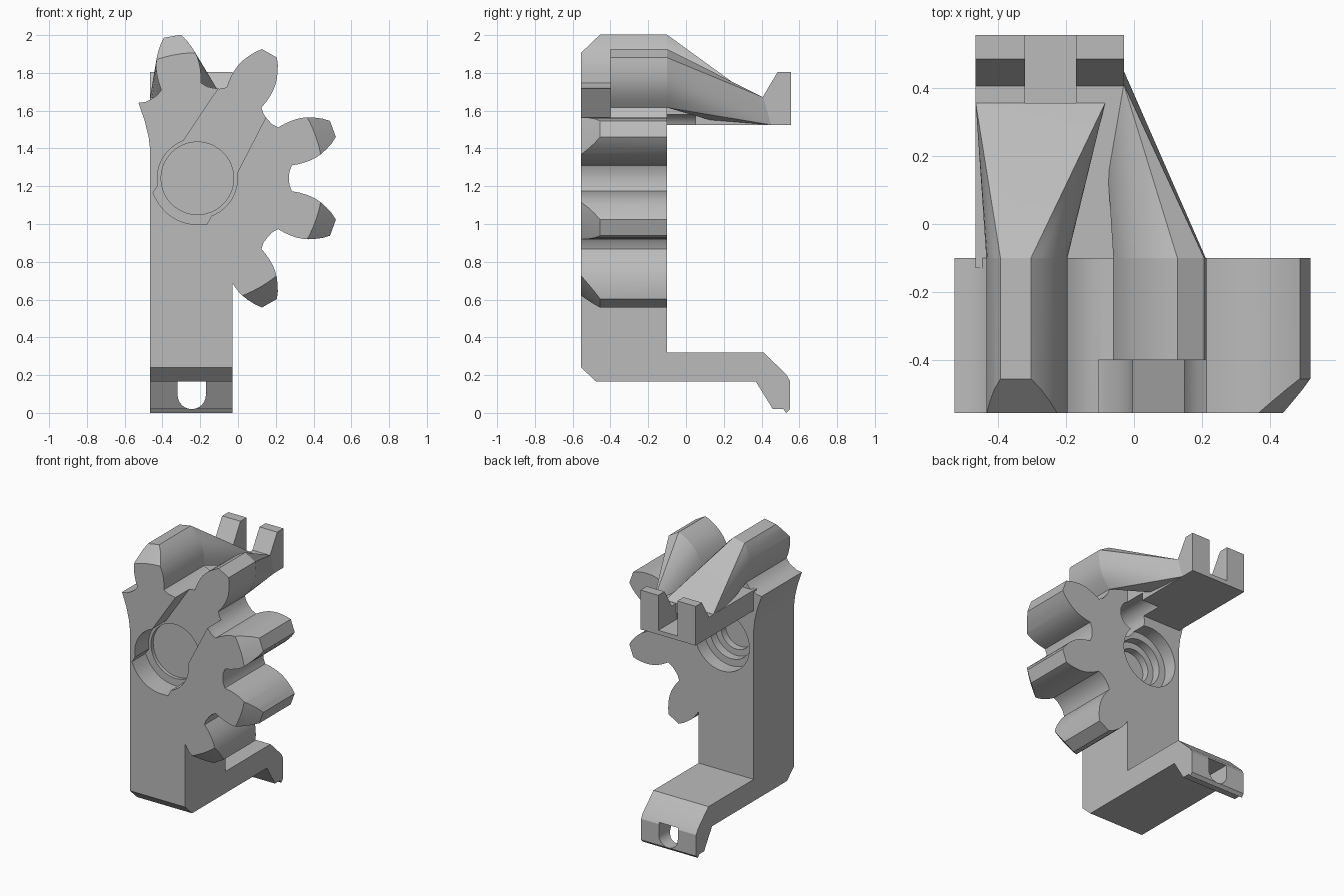
import bpy, bmesh
from math import radians, cos, sin, pi

cube = bpy.data.objects.get("Cube")
if cube:
    bpy.data.objects.remove(cube, do_unlink=True)

grey = bpy.data.materials.new("plain_grey")
grey.use_nodes = True
colour = (0.5, 0.5, 0.5, 1)
grey.diffuse_color = colour
grey.node_tree.nodes["Principled BSDF"].inputs["Base Color"].default_value = colour

CX, CZ = -0.215, 1.242          # gear centre
FRONT, BACK = -0.555, -0.1      # thickness of the gear and column
LEFT, RIGHT = -0.465, -0.03     # width of the column, arm and foot


def finish(name, bm):
    bmesh.ops.recalc_face_normals(bm, faces=bm.faces)
    mesh = bpy.data.meshes.new(name)
    bm.to_mesh(mesh)
    bm.free()
    mesh.materials.append(grey)
    obj = bpy.data.objects.new(name, mesh)
    bpy.context.collection.objects.link(obj)
    return obj


def loft(name, ring_a, ring_b):
    """Closed solid between two rings with equal counts."""
    bm = bmesh.new()
    a = [bm.verts.new(p) for p in ring_a]
    b = [bm.verts.new(p) for p in ring_b]
    bm.faces.new(a)
    bm.faces.new(b[::-1])
    for i in range(len(a)):
        j = (i + 1) % len(a)
        bm.faces.new((a[i], b[i], b[j], a[j]))
    return finish(name, bm)


def slab_y(name, pts, y0, y1):
    return loft(name, [(x, y0, z) for x, z in pts], [(x, y1, z) for x, z in pts])


def slab_x(name, pts, x0, x1):
    return loft(name, [(x0, y, z) for y, z in pts], [(x1, y, z) for y, z in pts])


def hull(name, pts):
    bm = bmesh.new()
    for p in pts:
        bm.verts.new(p)
    res = bmesh.ops.convex_hull(bm, input=bm.verts)
    loose = set(res["geom_interior"]) | set(res["geom_unused"])
    bmesh.ops.delete(bm, geom=[v for v in loose if isinstance(v, bmesh.types.BMVert)], context="VERTS")
    bmesh.ops.dissolve_limit(bm, angle_limit=radians(1), verts=bm.verts, edges=bm.edges)
    return finish(name, bm)


def combine(obj, other, operation):
    mod = obj.modifiers.new(operation.lower(), "BOOLEAN")
    mod.operation, mod.object, mod.solver = operation, other, "EXACT"
    bpy.context.view_layer.objects.active = obj
    bpy.ops.object.modifier_apply(modifier=mod.name)
    bpy.data.objects.remove(other, do_unlink=True)


def polar(r, deg):
    return CX + r * cos(radians(deg)), CZ + r * sin(radians(deg))


def circle(x, z, r, n=64):
    return [(x + r * cos(2 * pi * i / n), z + r * sin(2 * pi * i / n)) for i in range(n)]


FLANK = [(0.505, 12.2), (0.545, 12), (0.58, 11.5), (0.61, 10.9),
         (0.64, 10), (0.67, 8.8), (0.70, 7.3), (0.735, 5.4), (0.765, 3.4)]


def tooth(angle):
    return ([polar(r, angle - a) for r, a in FLANK]
            + [polar(r, angle + a) for r, a in reversed(FLANK)])


# Gear sector: five teeth, rounded valleys, and a flared left shoulder
outline = [(RIGHT, 0.69)] + [p for p in tooth(-60) if p[0] > RIGHT]
for angle in (-20, 20, 60, 100):
    outline += [polar(0.488, angle - 24), polar(0.485, angle - 20), polar(0.488, angle - 16)]
    outline += tooth(angle)
outline += [polar(0.488, 116), polar(0.485, 120), polar(0.488, 124), polar(0.507, 128)]
outline += [(-0.495, 1.55), (-0.473, 1.46), (LEFT, 1.39), (LEFT, 0.8)]
gear = slab_y("gear_body", outline, FRONT, BACK)

# Chamfer on the front of the tooth tips
cone = loft("chamfer_cone",
            [(x, FRONT - 0.1, z) for x, z in circle(CX, CZ, 0.565, 96)],
            [(x, BACK + 0.4, z) for x, z in circle(CX, CZ, 1.52, 96)])
combine(gear, cone, "INTERSECT")

# Column and bent foot in one side profile
foot_side = [(FRONT, 0.24), (-0.475, 0.165), (0.37, 0.165), (0.46, 0.02), (0.515, 0.02),
             (0.53, 0), (0.55, 0.02), (0.55, 0.17), (0.53, 0.205), (0.41, 0.32),
             (BACK, 0.32), (BACK, 0.95), (FRONT, 0.95)]
column = slab_x("column", foot_side, LEFT, RIGHT)
combine(gear, column, "UNION")

# Round-ended slot through the foot
slot = [(-0.17, 0.18), (-0.32, 0.18)]
slot += [(-0.245 + 0.075 * cos(radians(a)), 0.095 + 0.075 * sin(radians(a))) for a in range(180, 361, 15)]
combine(gear, slab_y("foot_slot", slot, 0.3, 0.7), "DIFFERENCE")

# Front recesses: angled channel, round pocket, and lower stop pocket
channel = [(-0.29, 1.44), (CX, CZ), (-0.02, 1.24), (0.15, 1.57), (0.38, 2.02), (0.1, 2.02)]
stop = [(-0.42, 1.21), (-0.45, 1.165)] + [polar(0.245, a) for a in range(205, 276, 10)]
stop += [(-0.165, 0.998), (-0.14, 1.045), (-0.07, 1.09), (CX, CZ)]
for pts, depth in ((channel, -0.4), (stop, -0.4), (circle(CX, CZ, 0.212), -0.4),
                   (circle(CX, CZ, 0.192), -0.375)):
    combine(gear, slab_y("recess", pts, FRONT - 0.1, depth), "DIFFERENCE")

# Stepped blind bore from the back
for r, depth in ((0.215, -0.2), (0.165, -0.26), (0.12, -0.31)):
    combine(gear, slab_y("bore", circle(CX, CZ, r), depth, 0.05), "DIFFERENCE")

# Upper arm plate with a notched end wall
arm_side = [(-0.13, 1.525), (0.555, 1.525), (0.555, 1.805), (0.485, 1.805), (0.405, 1.67), (-0.13, 1.67)]
arm = slab_x("arm_plate", arm_side, LEFT, RIGHT)

# Braces tapering from the two upper teeth into the arm
brace = hull("upper_brace", [(x, BACK, z) for x, z in tooth(100)]
             + [(x, 0.355, z) for x in (LEFT, -0.085) for z in (1.6, 1.672)])
side = hull("side_brace", [(x, BACK, z) for x, z in tooth(60)]
            + [(RIGHT, 0.45, 1.525), (RIGHT, 0.41, 1.67), (-0.08, 0.2, 1.53), (-0.08, 0.2, 1.65)])
notch = [(-0.32, 1.555), (-0.17, 1.555), (-0.17, 2.1), (-0.32, 2.1)]
combine(arm, slab_y("notch", notch, 0.345, 0.7), "DIFFERENCE")

# Small back bore that also bites into the arm
PX, PZ = polar(0.285, 60)
for part, start in ((gear, -0.3), (arm, -0.3), (side, -0.3)):
    combine(part, slab_y("small_bore", circle(PX, PZ, 0.1, 48), start, 0.05), "DIFFERENCE")

# Smooth curved walls, crisp edges elsewhere
for obj in (gear, arm, brace, side):
    bpy.ops.object.select_all(action="DESELECT")
    obj.select_set(True)
    bpy.context.view_layer.objects.active = obj
    bpy.ops.object.shade_smooth_by_angle(angle=radians(25))
